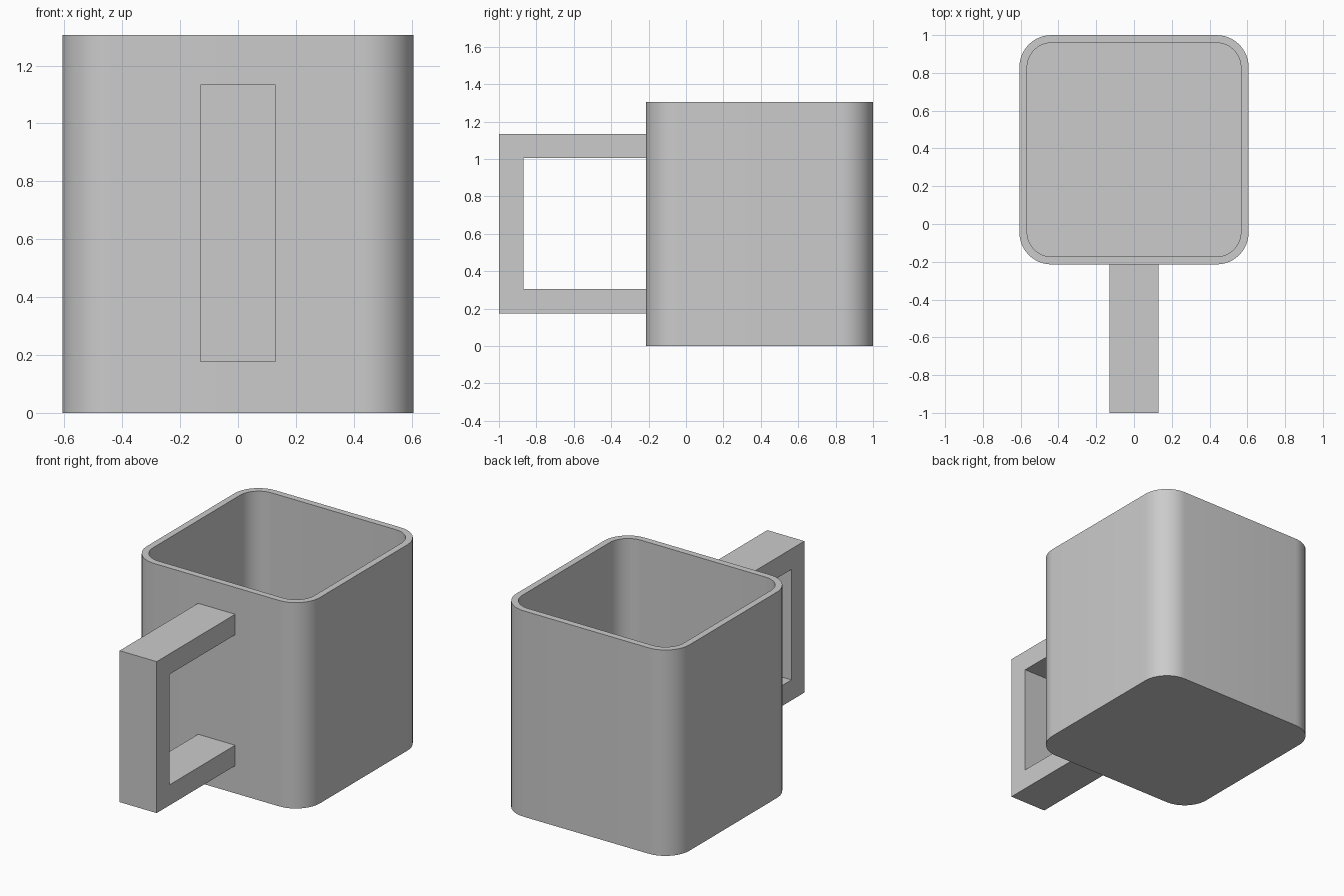
import bpy, bmesh, math

if "Cube" in bpy.data.objects:
    bpy.data.objects.remove(bpy.data.objects["Cube"])

grey = bpy.data.materials.new("light grey")
grey.diffuse_color = (0.6, 0.6, 0.6, 1)
grey.use_nodes = True
grey.node_tree.nodes["Principled BSDF"].inputs["Base Color"].default_value = grey.diffuse_color

CY = 0.393  # centre of the cup body along y


def rounded_square(half, radius, steps=12):
    """Outline of a square with rounded corners, counter-clockwise."""
    pts = []
    c = half - radius
    for i, (sx, sy) in enumerate([(1, 1), (-1, 1), (-1, -1), (1, -1)]):
        for k in range(steps + 1):
            a = math.pi / 2 * (i + k / steps)
            pts.append((sx * c + radius * math.cos(a),
                        CY + sy * c + radius * math.sin(a)))
    return pts


def finish(name, bm):
    bmesh.ops.recalc_face_normals(bm, faces=bm.faces)
    mesh = bpy.data.meshes.new(name)
    bm.to_mesh(mesh)
    bm.free()
    mesh.materials.append(grey)
    obj = bpy.data.objects.new(name, mesh)
    bpy.context.collection.objects.link(obj)
    return obj


# Cup body: outer wall, flat rim, inner wall and floor as stacked rings
bm = bmesh.new()
outer = rounded_square(0.607, 0.17)
inner = rounded_square(0.566, 0.13)
layers = [(outer, 0), (outer, 1.305), (inner, 1.305), (inner, 0.042)]
rings = [[bm.verts.new((x, y, z)) for x, y in pts] for pts, z in layers]
n = len(outer)
for a, b in zip(rings, rings[1:]):
    for i in range(n):
        j = (i + 1) % n
        bm.faces.new((a[i], a[j], b[j], b[i]))
bm.faces.new(rings[0][::-1])
bm.faces.new(rings[-1])
body = finish("cup_body", bm)
bpy.context.view_layer.objects.active = body
body.select_set(True)
bpy.ops.object.shade_smooth_by_angle(angle=math.radians(30))

# Handle: square bracket profile in the side plane, extruded across x
bm = bmesh.new()
END = -0.2  # slightly inside the cup wall
profile = [(END, 0.175), (-1, 0.175), (-1, 1.135), (END, 1.135),
           (END, 1.005), (-0.87, 1.005), (-0.87, 0.305), (END, 0.305)]
face = bm.faces.new([bm.verts.new((-0.13, y, z)) for y, z in profile])
ext = bmesh.ops.extrude_face_region(bm, geom=[face])
moved = [v for v in ext["geom"] if isinstance(v, bmesh.types.BMVert)]
bmesh.ops.translate(bm, verts=moved, vec=(0.26, 0, 0))
finish("handle", bm)
